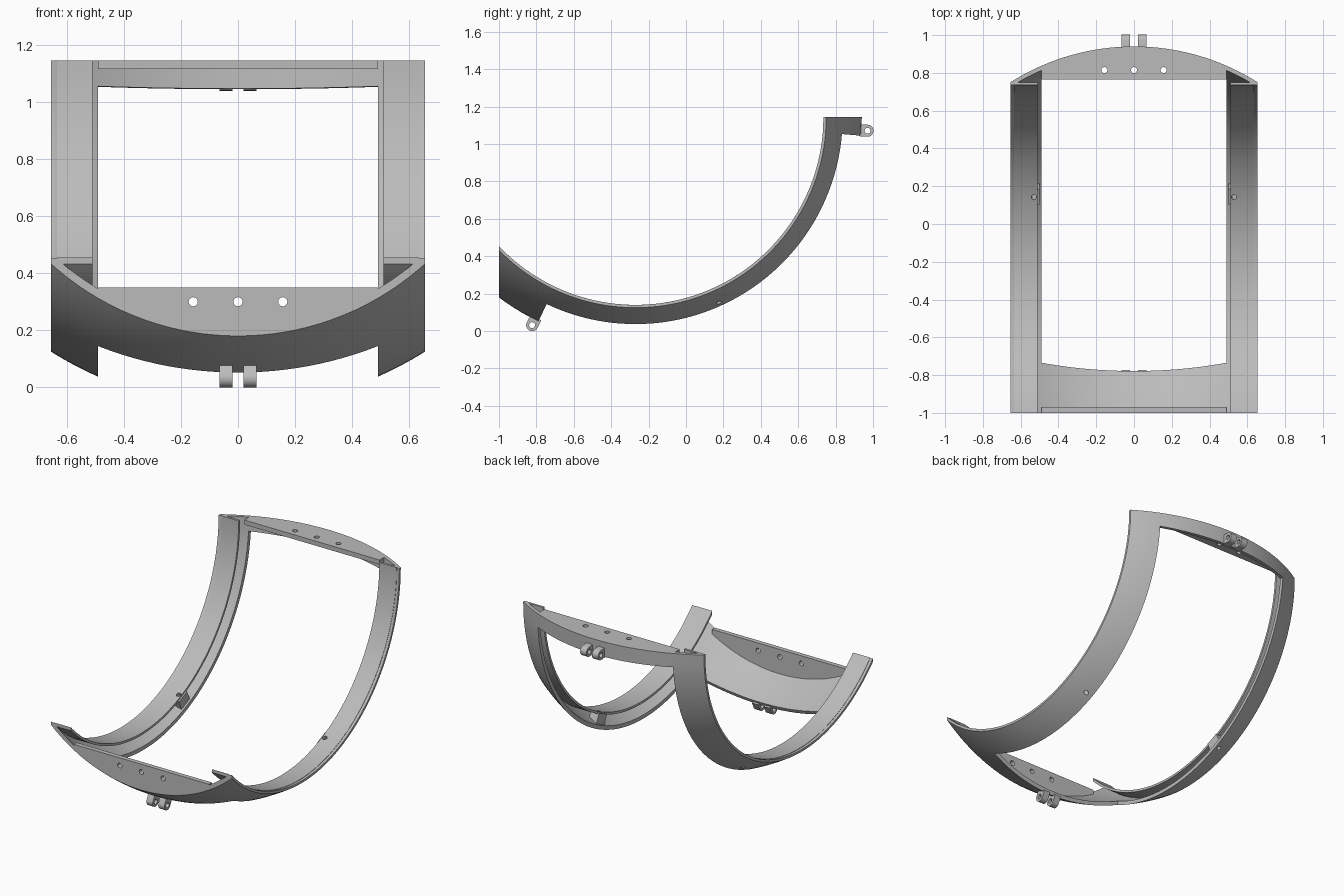
import bpy, bmesh
from math import sin, cos, pi, radians, sqrt
from mathutils import Vector, Matrix

if "Cube" in bpy.data.objects:
    bpy.data.objects.remove(bpy.data.objects["Cube"])

# Sweep axis runs along x through (CY, CZ); angles go from +y downwards
CY, CZ, FRONT = -0.27, 1.145, -1.0
HALF, WIN = 0.655, 0.49            # half widths of frame and window
R_IN, R_OUT, WALL = 1.005, 1.21, 0.025
WIN_A, WIN_B, END = 4.75, 115.4, 140
BULGE = 1.224                      # radius of the curve across the frame
HOLE_ANGLE = 65.8

grey = bpy.data.materials.new("plain grey")
grey.use_nodes = True
colour = (0.5, 0.5, 0.5, 1)
grey.diffuse_color = colour
grey.node_tree.nodes["Principled BSDF"].inputs["Base Color"].default_value = colour


def polar(x, r, deg):
    a = radians(deg)
    return Vector((x, CY + r * cos(a), CZ - r * sin(a)))


def outer(x):
    return R_OUT - BULGE + sqrt(BULGE ** 2 - x * x)


def spread(a, b, n):
    return [a + (b - a) * i / n for i in range(n + 1)]


def finish(name, bm):
    bmesh.ops.recalc_face_normals(bm, faces=bm.faces)
    mesh = bpy.data.meshes.new(name)
    bm.to_mesh(mesh)
    bm.free()
    mesh.materials.append(grey)
    obj = bpy.data.objects.new(name, mesh)
    bpy.context.collection.objects.link(obj)
    return obj


def trim_front(bm):
    cut = bmesh.ops.bisect_plane(bm, geom=bm.verts[:] + bm.edges[:] + bm.faces[:],
                                 plane_co=(0, FRONT, 0), plane_no=(0, -1, 0), clear_outer=True)
    edges = [e for e in cut["geom_cut"] if isinstance(e, bmesh.types.BMEdge)]
    bmesh.ops.holes_fill(bm, edges=edges, sides=0)


def sweep(name, section, angles):
    """Turn a closed (x, radius) section around the axis."""
    bm = bmesh.new()
    rings = [[bm.verts.new(polar(x, r, a)) for x, r in section] for a in angles]
    n = len(section)
    for p, q in zip(rings, rings[1:]):
        for i in range(n):
            j = (i + 1) % n
            bm.faces.new((p[i], p[j], q[j], q[i]))
    bm.faces.new(rings[0])
    bm.faces.new(rings[-1])
    trim_front(bm)
    return finish(name, bm)


def slab(name, points, offset):
    """Extrude a flat outline along an offset."""
    bm = bmesh.new()
    face = bm.faces.new([bm.verts.new(p) for p in points])
    new = bmesh.ops.extrude_face_region(bm, geom=[face])["geom"]
    bmesh.ops.translate(bm, vec=offset, verts=[v for v in new if isinstance(v, bmesh.types.BMVert)])
    if face.is_valid and len(face.link_loops if hasattr(face, "link_loops") else face.loops) and \
            all(len(e.link_faces) > 2 for e in face.edges):
        bm.faces.remove(face)
    return finish(name, bm)


def drill(obj, holes, direction, radius, depth=0.3):
    """Cut round holes, then discard the cutter."""
    bm = bmesh.new()
    turn = Vector(direction).to_track_quat("Z", "Y").to_matrix().to_4x4()
    for h in holes:
        bmesh.ops.create_cone(bm, cap_ends=True, segments=24, radius1=radius, radius2=radius,
                              depth=depth, matrix=Matrix.Translation(h) @ turn)
    cutter = finish("hole_cutter", bm)
    cutter.hide_render = True
    mod = obj.modifiers.new("holes", "BOOLEAN")
    mod.operation, mod.solver, mod.object = "DIFFERENCE", "EXACT", cutter
    bpy.context.view_layer.objects.active = obj
    bpy.ops.object.modifier_apply(modifier=mod.name)
    bpy.data.objects.remove(cutter)


parts = []

# Outer shell: curved grid with the window left open, thickened towards the axis
angles = [0] + spread(WIN_A, WIN_B, 48) + spread(WIN_B, END, 10)[1:]
right = spread(WIN, 0.635, 4) + [HALF]
xs = [-x for x in reversed(right)] + spread(-WIN, WIN, 24)[1:-1] + right
bm = bmesh.new()
grid = [[bm.verts.new(polar(x, outer(x), a)) for x in xs] for a in angles]
for i in range(len(angles) - 1):
    for j in range(len(xs) - 1):
        mid_a, mid_x = (angles[i] + angles[i + 1]) / 2, (xs[j] + xs[j + 1]) / 2
        if not (WIN_A < mid_a < WIN_B and abs(mid_x) < WIN):
            bm.faces.new((grid[i][j], grid[i][j + 1], grid[i + 1][j + 1], grid[i + 1][j]))
bmesh.ops.delete(bm, geom=[v for v in bm.verts if not v.link_faces], context="VERTS")
new = bmesh.ops.extrude_face_region(bm, geom=bm.faces[:], use_keep_orig=True)["geom"]
for v in new:
    if isinstance(v, bmesh.types.BMVert):
        axis = Vector((v.co.x, CY, CZ))
        r = max(outer(v.co.x) - WALL, R_IN)
        v.co = axis + (v.co - axis).normalized() * r
trim_front(bm)
shell = finish("outer_shell", bm)
parts.append(shell)

# Inner rails and the small drilled blocks in the side channels
for side, label in ((1, "left"), (-1, "right")):
    rail = sweep(label + "_inner_rail",
                 [(side * x, r) for x, r in ((0.51, R_IN), (0.635, R_IN), (0.635, 1.02), (0.51, 1.02))],
                 spread(0, END, 60))
    top = [(side * x, outer(x) - 0.012) for x in (0.56, 0.53, 0.5)]
    block = sweep(label + "_channel_block",
                  [(side * 0.5, 1.013), (side * 0.56, 1.013)] + top,
                  spread(HOLE_ANGLE - 2.5, HOLE_ANGLE + 2.5, 4))
    spot = polar(side * 0.53, 1.05, HOLE_ANGLE)
    for obj in (rail, block, shell):
        drill(obj, [spot], polar(0, 1, HOLE_ANGLE) - Vector((0, CY, CZ)), 0.014)
    parts += [rail, block]

# Crescent end plates, each with three holes
hole_xs = (-0.157, 0, 0.157)
row = spread(-WIN, WIN, 24)
back = slab("back_end_plate",
            [(x, CY + outer(x) - 0.01, CZ) for x in row] + [(WIN, 0.765, CZ), (-WIN, 0.765, CZ)],
            (0, 0, -0.03))
drill(back, [(x, 0.815, CZ) for x in hole_xs], (0, 0, 1), 0.016)
reach = CY - FRONT
front = slab("front_end_plate",
             [(x, FRONT, CZ - sqrt((outer(x) - 0.006) ** 2 - reach ** 2)) for x in row]
             + [(WIN, FRONT, 0.35), (-WIN, FRONT, 0.35)],
             (0, 0.03, 0))
drill(front, [(x, FRONT, 0.30) for x in hole_xs], (0, 1, 0), 0.016)
parts += [back, front]

# Paired hinge lugs: rounded tabs with a pin hole
LUG_R, LUG_C = 0.032, 1.243
for end, angle in (("back", 3.4), ("front", 90 + 26.4)):
    centre = polar(0, LUG_C, angle)
    out = (centre - Vector((0, CY, CZ))).normalized()
    along = Vector((0, -out.z, out.y))
    for side, x0 in (("left", 0.02), ("right", -0.065)):
        base = centre + Vector((x0, 0, 0))
        arc = [base + LUG_R * (out * sin(t) + along * cos(t)) for t in spread(0, pi, 16)]
        root = [base - out * 0.045 + along * s * LUG_R for s in (-1, 1)]
        lug = slab(end + "_" + side + "_hinge_lug", arc + root, (0.045, 0, 0))
        drill(lug, [base], (1, 0, 0), 0.016)
        parts.append(lug)

# Smooth the curves and keep the edges crisp
for obj in bpy.context.selected_objects:
    obj.select_set(False)
for obj in parts:
    obj.select_set(True)
bpy.context.view_layer.objects.active = shell
bpy.ops.object.shade_smooth_by_angle(angle=radians(30))
